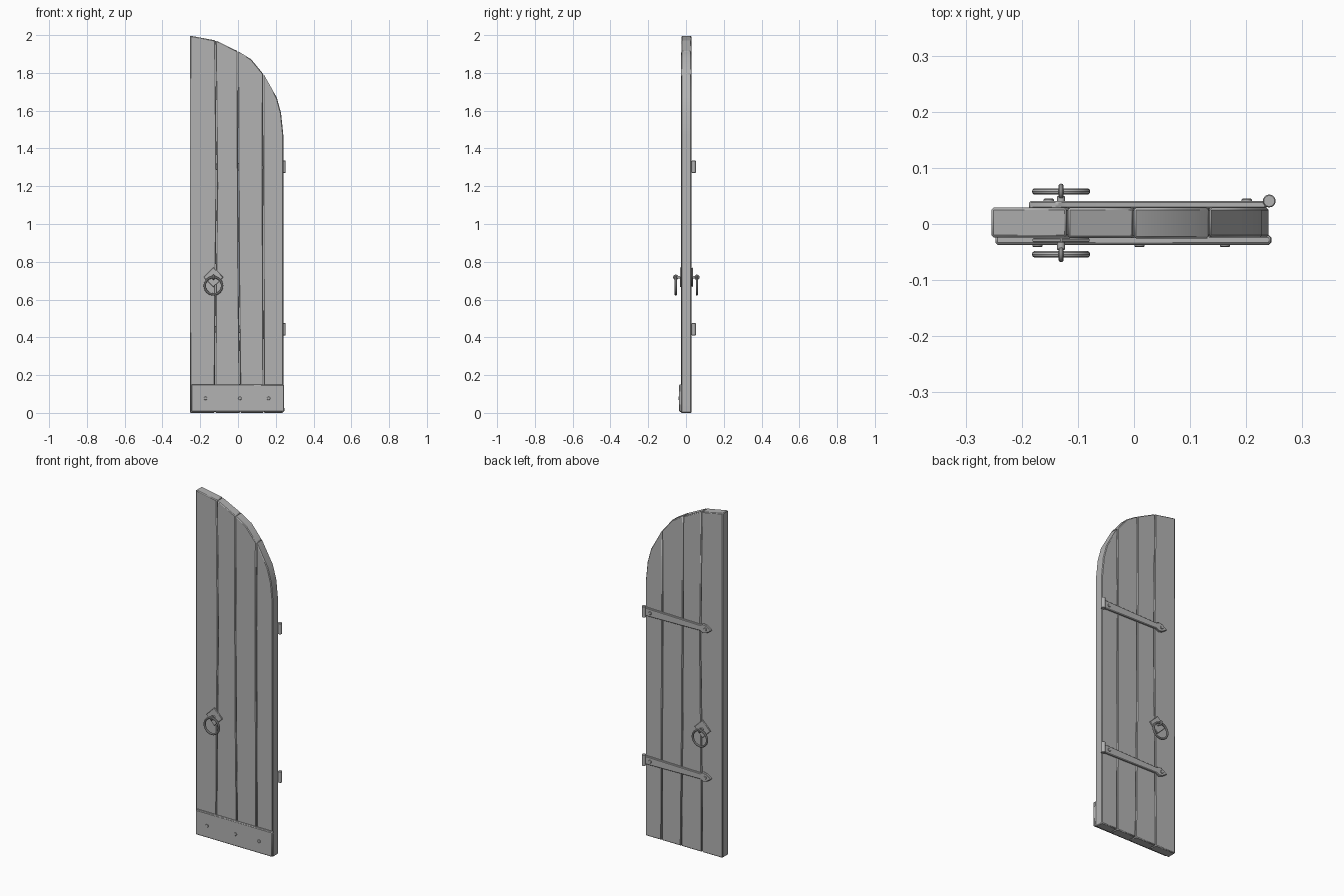
import bpy, bmesh, math
from mathutils import Vector

cube = bpy.data.objects.get("Cube")
if cube:
    bpy.data.objects.remove(cube, do_unlink=True)

GREY = (0.45, 0.45, 0.45, 1)
mat = bpy.data.materials.new("plain grey")
mat.use_nodes = True
mat.diffuse_color = GREY
mat.node_tree.nodes["Principled BSDF"].inputs["Base Color"].default_value = GREY


def finish(ob, name, bevel=0):
    """Name, colour, bevel and smooth one part."""
    ob.name = name
    ob.data.materials.append(mat)
    bpy.ops.object.select_all(action='DESELECT')
    ob.select_set(True)
    bpy.context.view_layer.objects.active = ob
    if bevel:
        mod = ob.modifiers.new("soft edges", 'BEVEL')
        mod.width = bevel
        mod.segments = 1
        mod.limit_method = 'ANGLE'
    bpy.ops.object.shade_smooth_by_angle(angle=math.radians(35))
    return ob


def prism(name, outline, y0, y1, bevel):
    """Extrude an x-z outline from y0 to y1."""
    bm = bmesh.new()
    face = bm.faces.new([bm.verts.new((x, y0, z)) for x, z in outline])
    ext = bmesh.ops.extrude_face_region(bm, geom=[face])
    moved = [v for v in ext["geom"] if isinstance(v, bmesh.types.BMVert)]
    bmesh.ops.translate(bm, verts=moved, vec=(0, y1 - y0, 0))
    bmesh.ops.recalc_face_normals(bm, faces=bm.faces)
    me = bpy.data.meshes.new(name)
    bm.to_mesh(me)
    bm.free()
    ob = bpy.data.objects.new(name, me)
    bpy.context.collection.objects.link(ob)
    return finish(ob, name, bevel)


def cylinder(name, loc, radius, depth, axis='Z'):
    rot = (math.pi / 2, 0, 0) if axis == 'Y' else (0, 0, 0)
    bpy.ops.mesh.primitive_cylinder_add(vertices=16, radius=radius, depth=depth,
                                        location=loc, rotation=rot)
    return finish(bpy.context.object, name, radius * 0.15)


def torus(name, loc, major, minor, rot):
    bpy.ops.mesh.primitive_torus_add(major_segments=28, minor_segments=10,
                                     major_radius=major, minor_radius=minor,
                                     location=loc, rotation=rot)
    return finish(bpy.context.object, name)


# Planks: seams run upwards, each plank topped by its stretch of the arch
seams = [
    [(-0.254, 0), (-0.254, 1.997)],
    [(-0.122, 0), (-0.119, 0.6), (-0.112, 1.2), (-0.119, 1.972)],
    [(0.012, 0), (0.004, 0.7), (0.001, 1.3), (-0.001, 1.915)],
    [(0.137, 0), (0.134, 0.7), (0.132, 1.3), (0.134, 1.795)],
    [(0.240, 0), (0.240, 1.47)],
]
arch = [[], [], [(0.07, 1.872)], [(0.206, 1.668), (0.228, 1.587)]]
fronts = [-0.024, -0.025, -0.026, -0.024]
GAP = 0.001
for i in range(4):
    left = [(x + (GAP if i else 0), z) for x, z in seams[i]]
    right = [(x - (GAP if i < 3 else 0), z) for x, z in seams[i + 1]]
    prism("plank_%d" % (i + 1), left + arch[i] + right[::-1], fronts[i], 0.029, 0.004)

# Kick plate with rivets across the foot of the front
prism("kick_plate", [(-0.247, 0.007), (0.245, 0.006), (0.244, 0.150), (-0.247, 0.151)],
      -0.037, -0.020, 0.004)
for x in (-0.172, 0.01, 0.162):
    cylinder("kick_plate_rivet", (x, -0.037, 0.077), 0.009, 0.008, 'Y')

# Strap hinges on the back
half = [(0.236, 0.024), (-0.118, 0.017), (-0.137, 0.027), (-0.160, 0.021), (-0.187, 0.003)]
for name, zc in (("upper", 1.303), ("lower", 0.443)):
    outline = [(x, zc + h) for x, h in half] + [(x, zc - h) for x, h in half[::-1]]
    prism(name + "_hinge_strap", outline, 0.027, 0.041, 0.005)
    cylinder(name + "_hinge_barrel", (0.241, 0.041, zc), 0.0115, 0.064)
    for x in (-0.152, 0.201):
        cylinder(name + "_hinge_rivet", (x, 0.041, zc), 0.009, 0.008, 'Y')

# Ring pulls on both faces: diamond plate, stem, eye and hanging ring
HX, HZ, D = -0.130, 0.718, 0.052
diamond = [(HX, HZ + D), (HX + D, HZ), (HX, HZ - D), (HX - D, HZ)]
for name, side, face in (("front", -1, -0.025), ("back", 1, 0.029)):
    prism(name + "_pull_plate", diamond, face, face + side * 0.008, 0.002)
    ring_y = face + side * 0.029
    cylinder(name + "_pull_stem", (HX, face + side * 0.012, HZ), 0.007, 0.018, 'Y')
    torus(name + "_pull_eye", (HX, ring_y, HZ), 0.009, 0.005, (0, math.pi / 2, 0))
    torus(name + "_pull_ring", (HX, ring_y, HZ - 0.045), 0.046, 0.006, (math.pi / 2, 0, 0))
